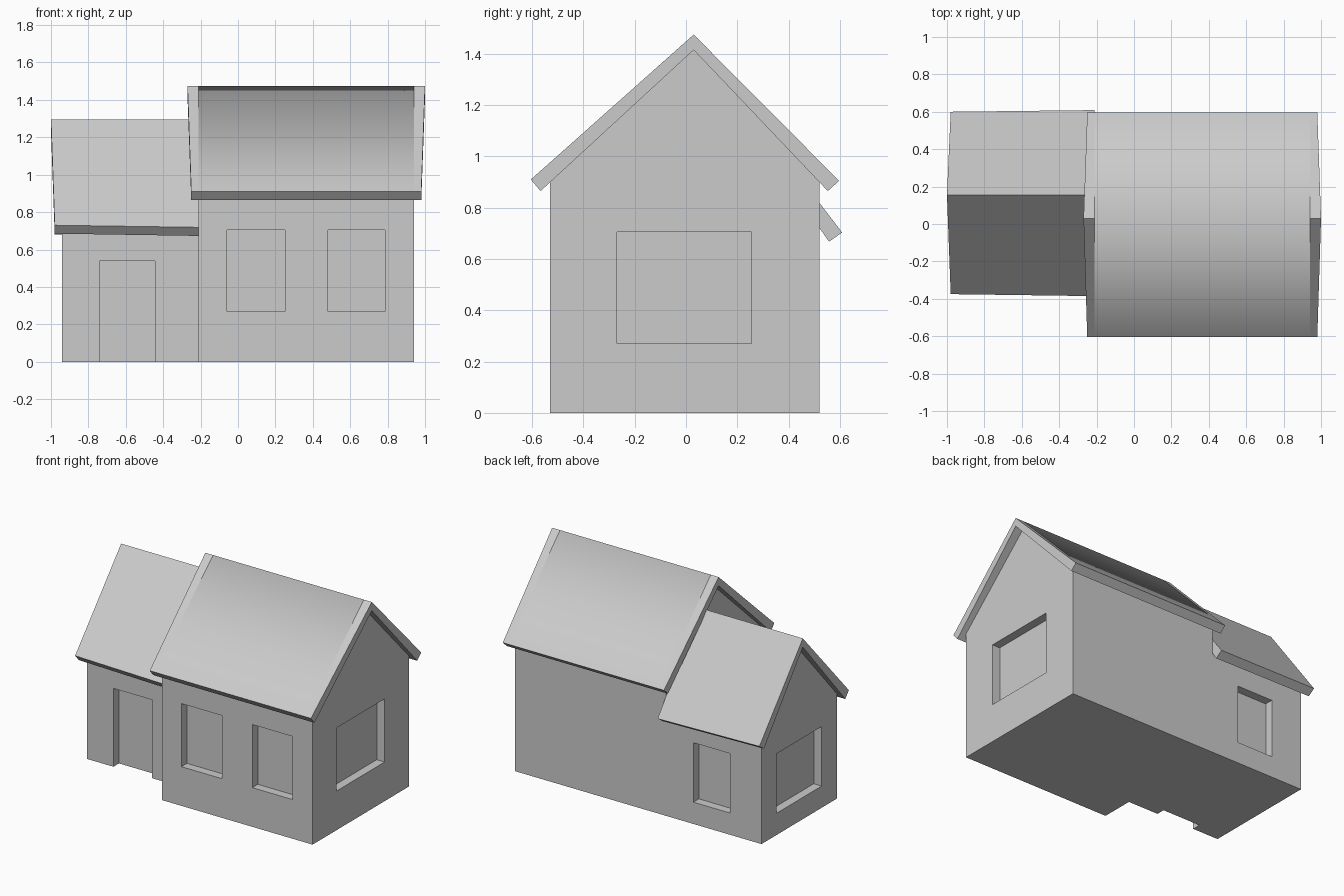
import bpy
import bmesh

if "Cube" in bpy.data.objects:
    bpy.data.objects.remove(bpy.data.objects["Cube"], do_unlink=True)

# Single plaster grey for the whole house
grey = bpy.data.materials.new("plaster_grey")
grey.use_nodes = True
grey.diffuse_color = (0.6, 0.6, 0.6, 1)
grey.node_tree.nodes["Principled BSDF"].inputs["Base Color"].default_value = grey.diffuse_color


def make_object(name, bm):
    bmesh.ops.recalc_face_normals(bm, faces=bm.faces)
    mesh = bpy.data.meshes.new(name)
    bm.to_mesh(mesh)
    bm.free()
    mesh.materials.append(grey)
    obj = bpy.data.objects.new(name, mesh)
    bpy.context.collection.objects.link(obj)
    return obj


def loft(rings):
    """Skin matching rings of points and cap both ends."""
    bm = bmesh.new()
    loops = [[bm.verts.new(p) for p in ring] for ring in rings]
    sides = []
    for a, b in zip(loops, loops[1:]):
        n = len(a)
        sides.append([bm.faces.new((a[i], a[(i + 1) % n], b[(i + 1) % n], b[i]))
                      for i in range(n)])
    bm.faces.new(loops[0])
    bm.faces.new(loops[-1])
    return bm, sides


def box(name, lo, hi):
    rings = [[(x, lo[1], lo[2]), (x, hi[1], lo[2]), (x, hi[1], hi[2]), (x, lo[1], hi[2])]
             for x in (lo[0], hi[0])]
    return make_object(name, loft(rings)[0])


def gabled_walls(name, x0, x1, profile, openings):
    """Extrude a gable profile along x and recess the openings."""
    body = make_object(name, loft([[(x, y, z) for y, z in profile] for x in (x0, x1)])[0])
    cutters = []
    for lo, hi in openings:
        cutter = box("opening_cutter", lo, hi)
        cutter.hide_render = True
        cutters.append(cutter)
        mod = body.modifiers.new("opening", 'BOOLEAN')
        mod.operation = 'DIFFERENCE'
        mod.solver = 'EXACT'
        mod.object = cutter
    graph = bpy.context.evaluated_depsgraph_get()
    cut_mesh = bpy.data.meshes.new_from_object(body.evaluated_get(graph))
    body.modifiers.clear()
    body.data = cut_mesh
    for cutter in cutters:
        bpy.data.objects.remove(cutter, do_unlink=True)
    return body


def roof(name, profile, sections, smooth_span=None):
    """profile: outer front, ridge, back, then inner back, ridge, front.
    sections: ridge x, eave x, eave spread."""
    ry, rz = profile[1]
    rings = []
    for ridge_x, eave_x, spread in sections:
        rings.append([(ridge_x if i in (1, 4) else eave_x,
                       ry + (y - ry) * spread, rz + (z - rz) * spread)
                      for i, (y, z) in enumerate(profile)])
    bm, sides = loft(rings)
    if smooth_span is not None:
        for face in sides[smooth_span][:2]:
            face.smooth = True
    return make_object(name, bm)


FRONT, BACK, SEAM, END = -0.53, 0.52, -0.21, 0.94
WING_FRONT, WING_END = -0.30, -0.94
DEPTH, OUT = 0.06, 0.1

# Main house walls with two front windows and one gable window
main_openings = [((x0, FRONT - OUT, 0.27), (x1, FRONT + DEPTH, 0.705))
                 for x0, x1 in ((-0.06, 0.25), (0.48, 0.785))]
main_openings.append(((END - DEPTH, -0.27, 0.27), (END + OUT, 0.255, 0.705)))
gabled_walls("main_walls", SEAM, END,
             [(FRONT, 0), (BACK, 0), (BACK, 0.905), (0.03, 1.415), (FRONT, 0.905)],
             main_openings)

# Lower wing walls with a door, a back window and a gable window
gabled_walls("wing_walls", WING_END, SEAM,
             [(WING_FRONT, 0), (BACK, 0), (BACK, 0.715), (0.155, 1.235), (WING_FRONT, 0.73)],
             [((-0.74, WING_FRONT - OUT, -OUT), (-0.445, WING_FRONT + DEPTH, 0.54)),
              ((-0.70, BACK - DEPTH, 0.15), (-0.42, BACK + OUT, 0.56)),
              ((WING_END - OUT, -0.135, 0.15), (WING_END + DEPTH, 0.355, 0.56))])

# Main roof: smooth middle span between two flat overhanging verges
roof("main_roof",
     [(-0.605, 0.91), (0.03, 1.475), (0.597, 0.905),
      (0.553, 0.865), (0.03, 1.415), (-0.567, 0.865)],
     [(-0.27, -0.25, 1), (SEAM, SEAM, 1), (END, END, 1), (1.0, 0.98, 1)],
     smooth_span=1)

# Wing roof, widening slightly toward the main house
roof("wing_roof",
     [(-0.375, 0.73), (0.155, 1.295), (0.6, 0.715),
      (0.55, 0.68), (0.155, 1.235), (-0.335, 0.685)],
     [(-1.0, -0.98, 1), (SEAM, SEAM, 1.02)])
